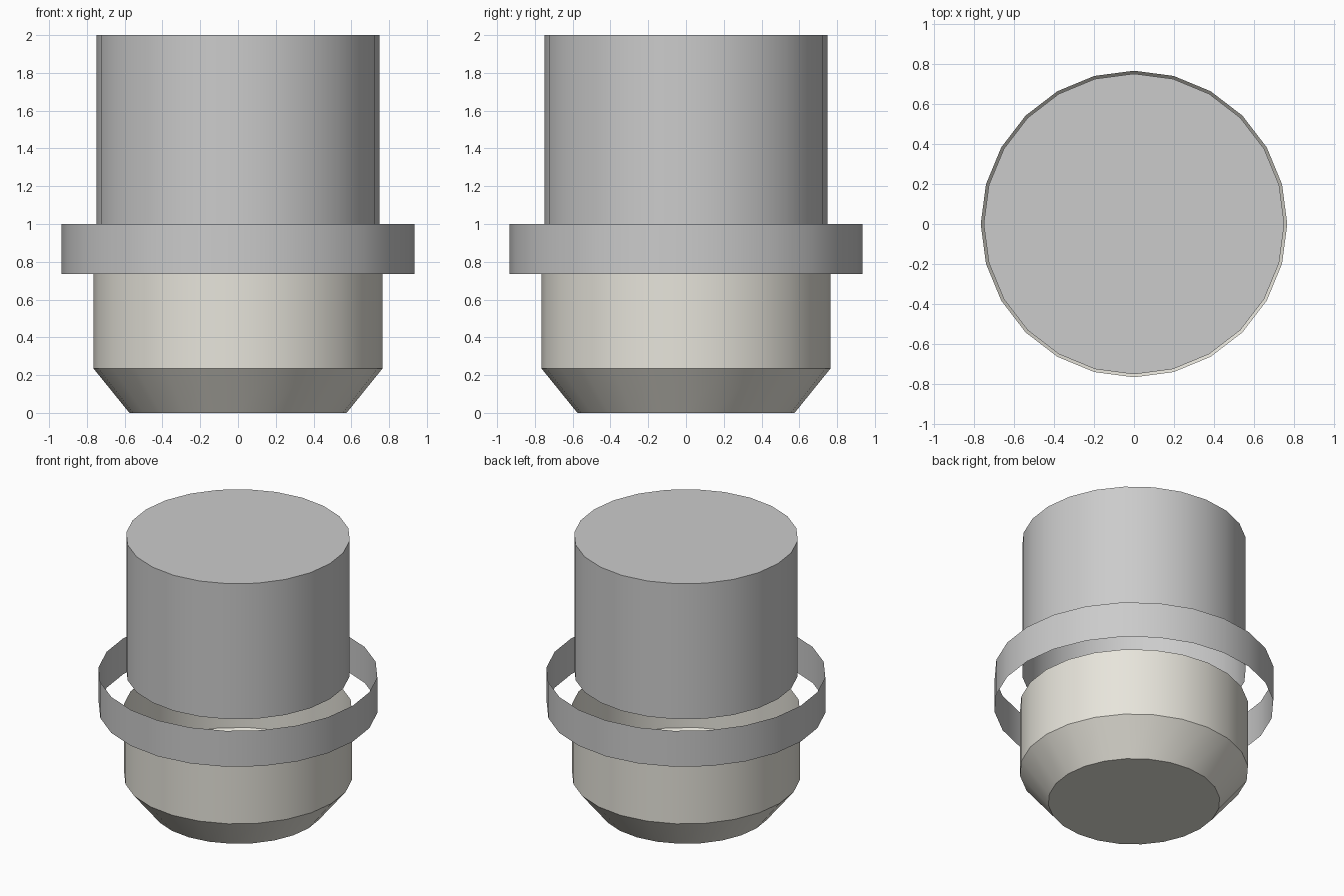
import bpy, bmesh, math

if "Cube" in bpy.data.objects:
    bpy.data.objects.remove(bpy.data.objects["Cube"])

SIDES = 24


def lathe(name, profile, cap_bottom=False, cap_top=False, color=None):
    """Revolve (radius, z) points into an open thin shell with optional end caps."""
    bm = bmesh.new()
    rings = []
    for r, z in profile:
        rings.append([bm.verts.new((r * math.cos(2 * math.pi * i / SIDES),
                                    r * math.sin(2 * math.pi * i / SIDES), z))
                      for i in range(SIDES)])
    for a, b in zip(rings, rings[1:]):
        for i in range(SIDES):
            j = (i + 1) % SIDES
            bm.faces.new((a[i], a[j], b[j], b[i]))
    if cap_bottom:
        bm.faces.new(rings[0][::-1])
    if cap_top:
        bm.faces.new(rings[-1])
    mesh = bpy.data.meshes.new(name)
    bm.to_mesh(mesh)
    bm.free()
    obj = bpy.data.objects.new(name, mesh)
    bpy.context.collection.objects.link(obj)
    if color:
        mat = bpy.data.materials.new(name + "_material")
        mat.diffuse_color = color
        mat.use_nodes = True
        mat.node_tree.nodes["Principled BSDF"].inputs["Base Color"].default_value = mat.diffuse_color
        mesh.materials.append(mat)
    bpy.ops.object.select_all(action='DESELECT')
    obj.select_set(True)
    bpy.context.view_layer.objects.active = obj
    bpy.ops.object.shade_smooth_by_angle(angle=math.radians(30))
    return obj


# Pale cup with a tapered foot, open at the top
lathe("base_cup", [(0.575, 0), (0.765, 0.235), (0.765, 0.735)],
      cap_bottom=True, color=(0.8, 0.78, 0.71, 1))

# Thin free-standing collar band, open at both ends
lathe("collar_ring", [(0.935, 0.735), (0.935, 1.0)])

# Upper cylinder, closed on top and open underneath
lathe("upper_cylinder", [(0.75, 1.0), (0.75, 2.0)], cap_top=True)
